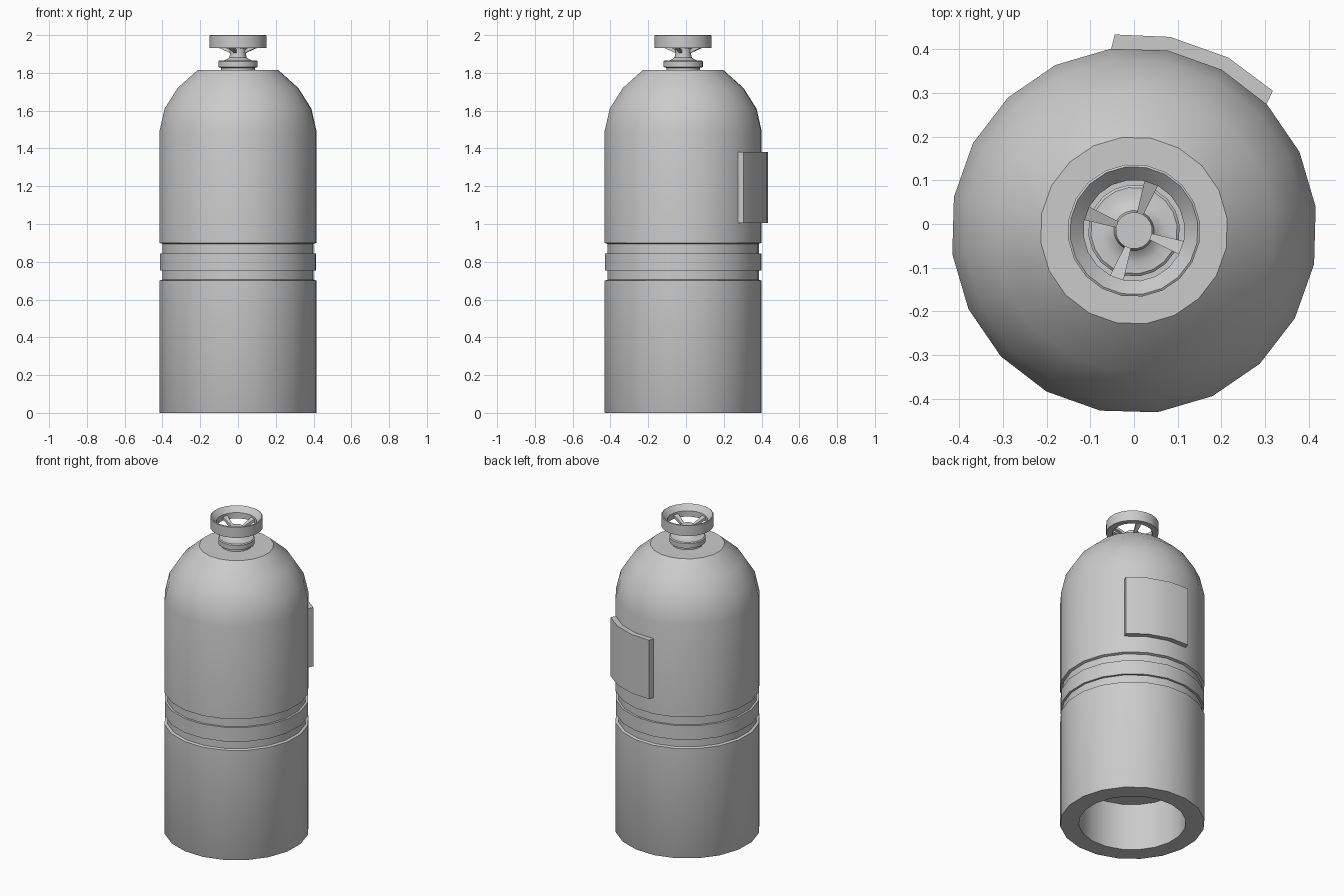
import bpy, bmesh
from math import radians, cos, sin

if "Cube" in bpy.data.objects:
    bpy.data.objects.remove(bpy.data.objects["Cube"])

CY = -0.015          # axis of the tank sits slightly forward
TURN = 7.4           # rotation of the facets in degrees
SIDES = 20


def polar(r, deg, z):
    a = radians(deg)
    return (r * cos(a), CY + r * sin(a), z)


def finish(name, bm, angle=30):
    bmesh.ops.remove_doubles(bm, verts=bm.verts, dist=1e-5)
    bmesh.ops.recalc_face_normals(bm, faces=bm.faces)
    me = bpy.data.meshes.new(name)
    bm.to_mesh(me)
    bm.free()
    me.shade_smooth()
    me.set_sharp_from_angle(angle=radians(angle))
    ob = bpy.data.objects.new(name, me)
    bpy.context.collection.objects.link(ob)
    return ob


def lathe(name, profile, closed=False):
    """Revolve (radius, z) points around the tank axis."""
    bm = bmesh.new()
    rings = []
    for r, z in profile:
        if r == 0:
            rings.append([bm.verts.new((0, CY, z))] * SIDES)
        else:
            rings.append([bm.verts.new(polar(r, TURN + 360 * i / SIDES, z))
                          for i in range(SIDES)])
    pairs = list(zip(rings, rings[1:]))
    if closed:
        pairs.append((rings[-1], rings[0]))
    for a, b in pairs:
        for i in range(SIDES):
            j = (i + 1) % SIDES
            quad = list(dict.fromkeys((a[i], a[j], b[j], b[i])))
            if len(quad) > 2:
                bm.faces.new(quad)
    return finish(name, bm)


def loft(name, sections):
    """Join equal-sided cross-sections into a closed solid."""
    bm = bmesh.new()
    loops = [[bm.verts.new(p) for p in s] for s in sections]
    for a, b in zip(loops, loops[1:]):
        for i in range(len(a)):
            j = (i + 1) % len(a)
            bm.faces.new((a[i], a[j], b[j], b[i]))
    bm.faces.new(loops[0])
    bm.faces.new(loops[-1])
    return finish(name, bm)


# Tank with hollow foot, two grooves around a band, and domed shoulder
R, G = 0.4195, 0.404
lathe("tank_body", [
    (0, 0.30), (0.31, 0.30), (0.31, 0), (R - 0.002, 0), (R, 0.004),
    (R, 0.70), (G, 0.705), (G, 0.755), (R - 0.002, 0.755),
    (R - 0.002, 0.845), (G, 0.845), (G, 0.895), (R, 0.90),
    (R, 1.49), (0.392, 1.61), (0.322, 1.72), (0.215, 1.815), (0, 1.815)])

# Valve collar and stem in one turned piece
lathe("valve_stem", [
    (0, 1.81), (0.09, 1.81), (0.09, 1.827), (0.105, 1.831), (0.105, 1.861),
    (0.099, 1.866), (0.073, 1.866), (0.055, 1.875), (0.046, 1.882),
    (0.042, 1.90), (0.042, 1.93), (0, 1.93)])

# Handwheel rim with a conical inner lip
lathe("handwheel_rim", [
    (0.152, 1.931), (0.152, 1.997), (0.147, 2.0),
    (0.116, 1.968), (0.116, 1.931)], closed=True)

# Four flared spokes rising from the stem to the rim
for n in range(4):
    sections = []
    for r, half, z in ((0.036, 0.007, 1.912), (0.122, 0.017, 1.95)):
        c, s = cos(radians(70 + 90 * n)), sin(radians(70 + 90 * n))
        sections.append([(r * c - w * s, CY + r * s + w * c, z + h)
                         for w, h in ((-half, -0.009), (half, -0.009),
                                      (half, 0.009), (-half, 0.009))])
    loft(f"spoke_{n + 1}", sections)

# Raised plate wrapped over three facets at the back
plate = []
for k in range(4):
    inner = TURN + 36 + 18 * k
    outer = inner + (1.8, 0, 0, -1.8)[k]
    plate.append([polar(0.415, inner, 1.005), polar(0.451, outer, 1.005),
                  polar(0.451, outer, 1.38), polar(0.415, inner, 1.38)])
loft("back_plate", plate)
